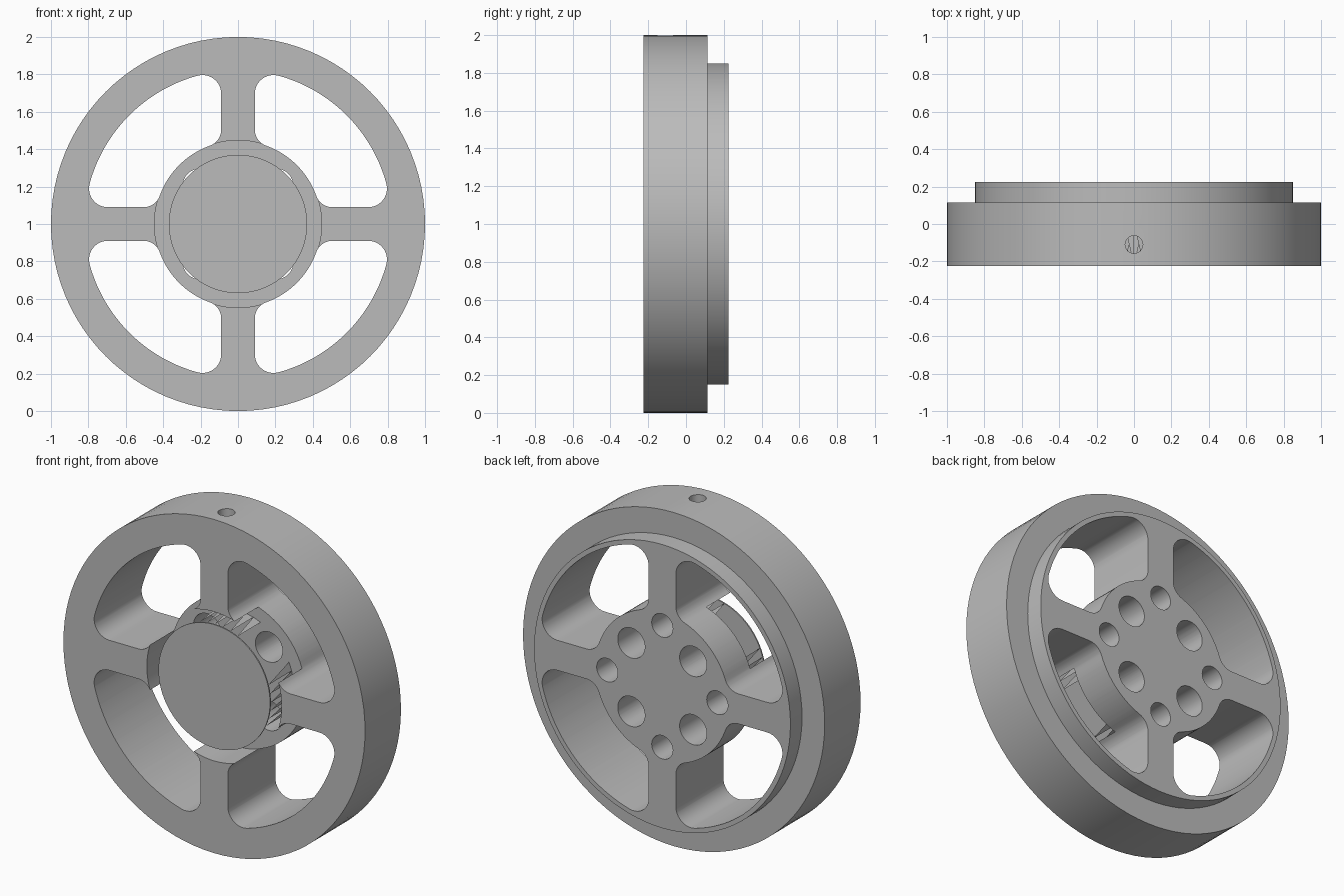
import bpy, bmesh, math
from mathutils import Matrix, Vector

if "Cube" in bpy.data.objects:
    bpy.data.objects.remove(bpy.data.objects["Cube"], do_unlink=True)

FRONT, BACK, STEP, FLOOR = -0.225, 0.225, 0.115, 0.0
HUB, RIM_IN, CAP = 0.445, 0.822, 0.37

grey = bpy.data.materials.new("mid grey")
grey.use_nodes = True
colour = (0.5, 0.5, 0.5, 1)
grey.diffuse_color = colour
grey.node_tree.nodes["Principled BSDF"].inputs["Base Color"].default_value = colour


def finish(name, bm):
    """Turn a bmesh into an object centred on the wheel axis."""
    bmesh.ops.recalc_face_normals(bm, faces=bm.faces)
    mesh = bpy.data.meshes.new(name)
    bm.to_mesh(mesh)
    bm.free()
    mesh.materials.append(grey)
    ob = bpy.data.objects.new(name, mesh)
    ob.location.z = 1
    bpy.context.collection.objects.link(ob)
    return ob


def cylinder(bm, radius, start, end, sides=48):
    start, end = Vector(start), Vector(end)
    axis = end - start
    turn = axis.to_track_quat('Z', 'Y').to_matrix().to_4x4()
    bmesh.ops.create_cone(bm, cap_ends=True, segments=sides, radius1=radius, radius2=radius,
                          depth=axis.length, matrix=Matrix.Translation((start + end) / 2) @ turn)


def arc(cx, cz, r, a, b, n):
    return [(cx + r * math.cos(a + (b - a) * i / n), cz + r * math.sin(a + (b - a) * i / n))
            for i in range(n + 1)]


def window_outline():
    """One rounded opening between two spokes."""
    half, fi, fo = 0.09, 0.09, 0.1
    xi, xo = half + fi, half + fo
    zi = math.sqrt((HUB + fi) ** 2 - xi ** 2)
    zo = math.sqrt((RIM_IN - fo) ** 2 - xo ** 2)
    ai, ao = math.atan2(xi, zi), math.atan2(xo, zo)
    q = math.pi / 2
    pts = arc(0, 0, RIM_IN, ao, q - ao, 24)
    pts += arc(xo, zo, fo, q - ao, 2 * q, 10)[1:]
    pts += arc(xi, zi, fi, 2 * q, 3 * q - ai, 8)
    pts += arc(0, 0, HUB, q - ai, ai, 16)[1:]
    pts += arc(zi, xi, fi, 2 * q + ai, 3 * q, 8)[1:]
    pts += arc(zo, xo, fo, -q, ao, 10)[:-1]
    return pts


def cut(target, cutter):
    cutter.hide_render = True
    mod = target.modifiers.new("cut", 'BOOLEAN')
    mod.object, mod.solver = cutter, 'EXACT'
    bpy.context.view_layer.objects.active = target
    bpy.ops.object.modifier_apply(modifier=mod.name)
    bpy.data.objects.remove(cutter, do_unlink=True)


# Wheel body: stepped disc with a front pocket around the hub
bm = bmesh.new()
profile = [(0, BACK), (0.85, BACK), (0.85, STEP), (1, STEP), (1, FRONT),
           (HUB + 0.002, FRONT), (HUB + 0.002, FLOOR), (0, FLOOR)]
verts = [bm.verts.new((r, y, 0)) for r, y in profile]
edges = [bm.edges.new(pair) for pair in zip(verts, verts[1:])]
bmesh.ops.spin(bm, geom=verts + edges, axis=(0, 1, 0), cent=(0, 0, 0),
               angle=math.tau, steps=96, use_duplicate=False)
bmesh.ops.remove_doubles(bm, verts=bm.verts, dist=0.0001)
wheel = finish("wheel_body", bm)

# Four openings between the spokes
bm = bmesh.new()
outline = window_outline()
for k in range(4):
    turn = Matrix.Rotation(k * math.pi / 2, 4, 'Y')
    face = bm.faces.new([bm.verts.new(turn @ Vector((x, -0.4, z))) for x, z in outline])
    made = bmesh.ops.extrude_face_region(bm, geom=[face])["geom"]
    bmesh.ops.translate(bm, vec=(0, 0.8, 0),
                        verts=[v for v in made if isinstance(v, bmesh.types.BMVert)])
cut(wheel, finish("window_cutter", bm))

# Hub holes and the radial screw hole in the upper spoke
bm = bmesh.new()
for k in range(4):
    a = k * math.pi / 2
    x, z = 0.365 * math.cos(a), 0.365 * math.sin(a)
    cylinder(bm, 0.07, (x, 0.05, z), (x, 0.4, z))
    x, z = 0.29 * math.cos(a + math.pi / 4), 0.29 * math.sin(a + math.pi / 4)
    cylinder(bm, 0.09, (x, -0.1, z), (x, 0.4, z))
cylinder(bm, 0.047, (0, -0.11, 0.42), (0, -0.11, 1.1))
cut(wheel, finish("hole_cutter", bm))

# Front hub cap
bm = bmesh.new()
cylinder(bm, CAP, (0, FRONT, 0), (0, FRONT + 0.008, 0), 96)
cap = finish("hub_cap", bm)

# Pointed ribs that carry the cap in front of each spoke
bm = bmesh.new()
step = math.radians(8)
for k in range(4):
    for i in range(-3, 3):
        a = k * math.pi / 2 + i * step

        def point(angle, y):
            return bm.verts.new((CAP * math.cos(angle), y, CAP * math.sin(angle)))
        bm.faces.new([point(a, FRONT + 0.004), point(a + step, FLOOR), point(a, FLOOR)])
ribs = finish("cap_ribs", bm)

# Smooth round walls, crisp edges
bpy.ops.object.select_all(action='DESELECT')
for ob in (wheel, cap):
    ob.select_set(True)
bpy.context.view_layer.objects.active = wheel
bpy.ops.object.shade_smooth_by_angle(angle=math.radians(30))
